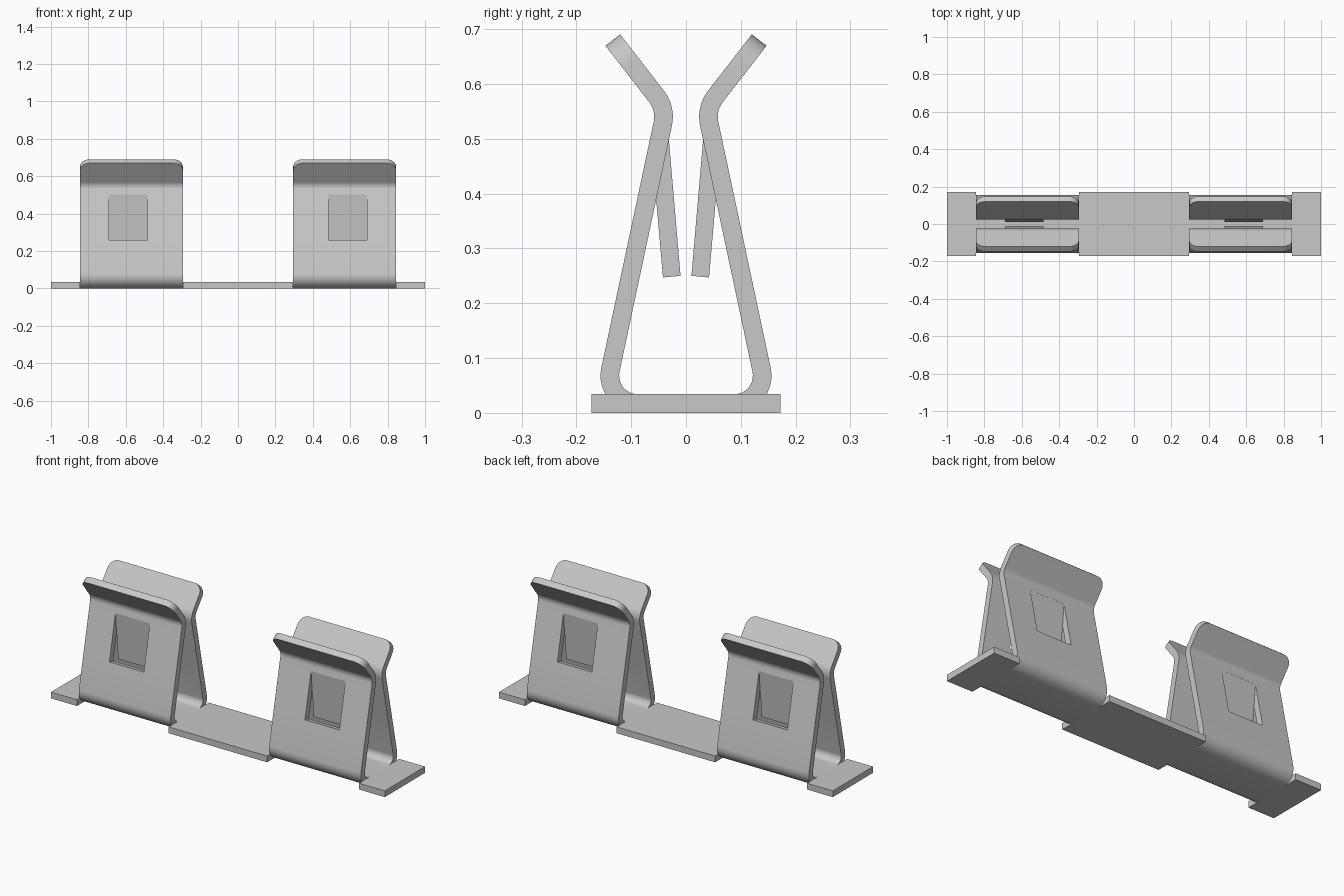
import bpy, bmesh, math

if "Cube" in bpy.data.objects:
    bpy.data.objects.remove(bpy.data.objects["Cube"], do_unlink=True)

T = 0.034                      # sheet thickness
CLIP_X0, CLIP_X1 = 0.295, 0.845
HOLE_X0, HOLE_X1 = 0.483, 0.689
HOLE_Z0, HOLE_Z1 = 0.256, 0.50

steel = bpy.data.materials.new("grey_steel")
steel.use_nodes = True
COLOUR = (0.58, 0.58, 0.58, 1)
steel.diffuse_color = COLOUR
steel.node_tree.nodes["Principled BSDF"].inputs["Base Color"].default_value = COLOUR


def make_object(name, bm):
    mesh = bpy.data.meshes.new(name)
    bm.to_mesh(mesh)
    bm.free()
    obj = bpy.data.objects.new(name, mesh)
    bpy.context.collection.objects.link(obj)
    mesh.materials.append(steel)
    bpy.ops.object.select_all(action='DESELECT')
    obj.select_set(True)
    bpy.context.view_layer.objects.active = obj
    return obj


def prism(name, profile, x0, x1):
    """Extrude a closed (y, z) profile along x."""
    bm = bmesh.new()
    face = bm.faces.new([bm.verts.new((x0, y, z)) for y, z in profile])
    res = bmesh.ops.extrude_face_region(bm, geom=[face])
    moved = [v for v in res["geom"] if isinstance(v, bmesh.types.BMVert)]
    bmesh.ops.translate(bm, verts=moved, vec=(x1 - x0, 0, 0))
    bmesh.ops.recalc_face_normals(bm, faces=bm.faces)
    return make_object(name, bm)


def arc(cy, cz, r, a0, a1, n=10):
    angles = [math.radians(a0 + (a1 - a0) * i / n) for i in range(n + 1)]
    return [(cy + r * math.cos(a), cz + r * math.sin(a)) for a in angles]


# Centre line of one jaw: lower bend, straight wall, upper bend, flared lip
lower = arc(0.088, 0.068, 0.051, -90, 12.2)
upper = arc(0.102, 0.54, 0.061, 192.2, 140)


def wall_point(z):
    (y0, z0), (y1, z1) = lower[-1], upper[0]
    return (y0 + (y1 - y0) * (z - z0) / (z1 - z0), z)


jaw = lower + [wall_point(HOLE_Z0), wall_point(HOLE_Z1)] + upper + [(0.1335, 0.680)]
path = [(-y, z) for y, z in reversed(jaw)] + jaw


def clip(name, side):
    """Bent sheet with a window in each jaw and rounded lip corners."""
    xs = sorted(side * x for x in (CLIP_X0, HOLE_X0, HOLE_X1, CLIP_X1))
    bm = bmesh.new()
    grid = [[bm.verts.new((x, y, z)) for x in xs] for y, z in path]
    hole = len(lower)
    holes = (len(jaw) - 2 - hole, len(jaw) + hole)
    for r in range(len(path) - 1):
        for c in range(3):
            if c == 1 and r in holes:
                continue
            a, b = grid[r], grid[r + 1]
            bm.faces.new((a[c], a[c + 1], b[c + 1], b[c]))
    corners = [grid[r][c] for r in (0, -1) for c in (0, 3)]
    bmesh.ops.bevel(bm, geom=corners, offset=0.05, segments=6, profile=0.5,
                    affect='VERTICES')
    bmesh.ops.recalc_face_normals(bm, faces=bm.faces)
    obj = make_object(name, bm)
    mod = obj.modifiers.new("thickness", 'SOLIDIFY')
    mod.thickness = T
    mod.offset = 0
    mod.use_even_offset = True
    bpy.ops.object.modifier_apply(modifier=mod.name)
    bpy.ops.object.shade_smooth_by_angle(angle=math.radians(30))


# Flat base plates between and beyond the clips
plate = [(-0.172, 0), (0.172, 0), (0.172, T), (-0.172, T)]
prism("base_middle", plate, -CLIP_X0, CLIP_X0)

# Spring tongue hinged at the top of each window
tongue = [(0.010, 0.250), (0.042, 0.247), (0.0644, 0.5036), (0.031, 0.4964)]

for label, side in (("left", 1), ("right", -1)):
    prism("base_end_" + label, plate, side * CLIP_X1, side * 1.0)
    clip("clip_" + label, side)
    for end, s in (("front", -1), ("back", 1)):
        prism(f"tongue_{label}_{end}", [(s * y, z) for y, z in tongue],
              side * HOLE_X0, side * HOLE_X1)
